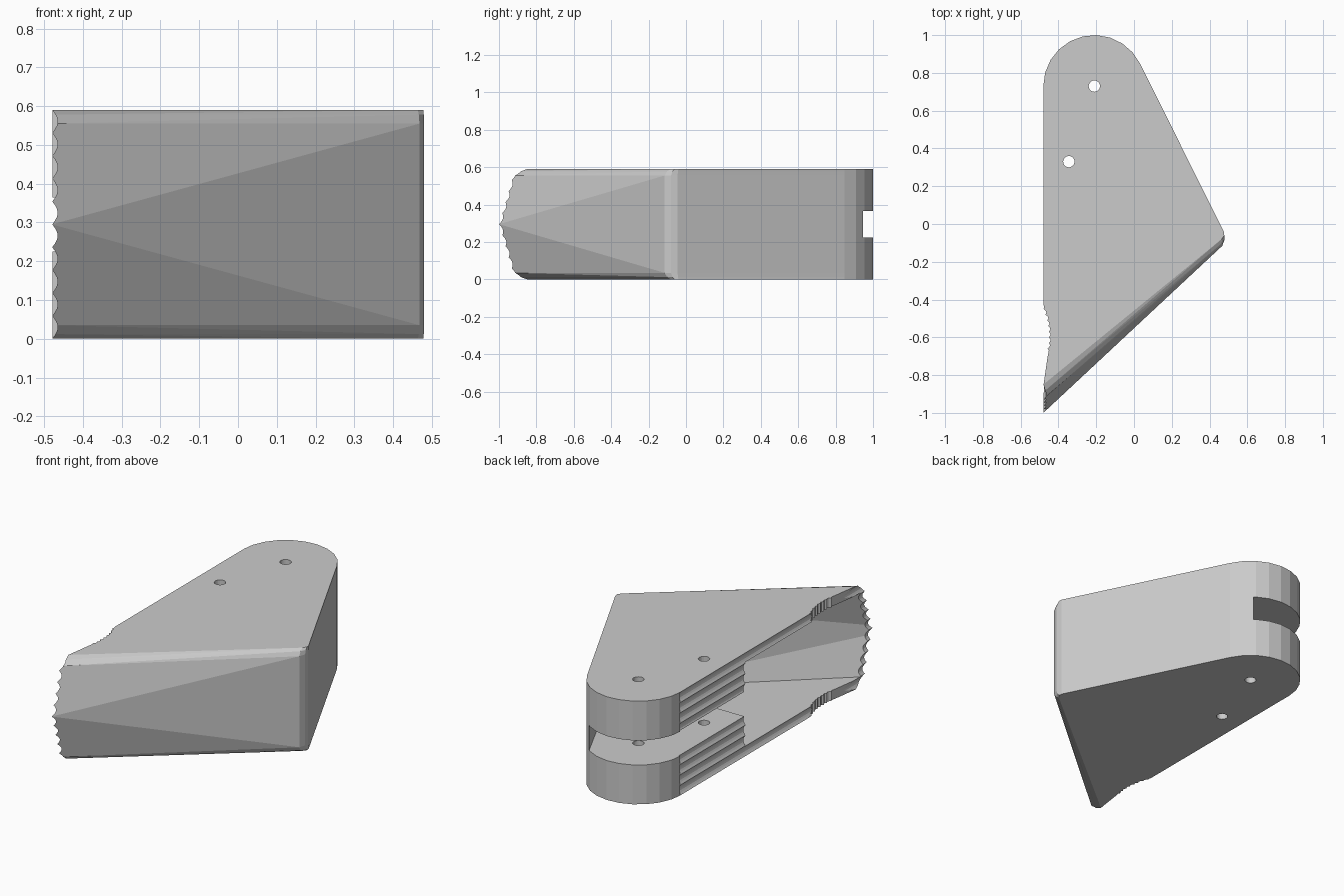
import bpy, bmesh, math

if "Cube" in bpy.data.objects:
    bpy.data.objects.remove(bpy.data.objects["Cube"])

H = 0.59          # total height
MID = H / 2


def make_object(name, rings, split_front=False):
    """Skin a stack of equal-length rings into a closed solid."""
    bm = bmesh.new()
    vs = [[bm.verts.new(p) for p in ring] for ring in rings]
    n = len(vs[0])
    for a, b in zip(vs, vs[1:]):
        for i in range(n):
            j = (i + 1) % n
            if split_front and i == n - 1:
                # fan the front panel towards the middle of the V-shaped tip
                if a[0].co.z < MID - 0.001:
                    bm.faces.new((a[i], a[j], b[i]))
                    bm.faces.new((a[j], b[j], b[i]))
                else:
                    bm.faces.new((a[i], a[j], b[j]))
                    bm.faces.new((a[i], b[j], b[i]))
            else:
                bm.faces.new((a[i], a[j], b[j], b[i]))
    bm.faces.new(vs[0][::-1])
    bm.faces.new(vs[-1])
    bmesh.ops.recalc_face_normals(bm, faces=bm.faces)
    me = bpy.data.meshes.new(name)
    bm.to_mesh(me)
    bm.free()
    ob = bpy.data.objects.new(name, me)
    bpy.context.collection.objects.link(ob)
    return ob


def prism(name, outline, z0, z1):
    return make_object(name, [[(x, y, z) for x, y in outline] for z in (z0, z1)])


def cut(target, cutter):
    cutter.hide_render = True
    mod = target.modifiers.new(cutter.name, 'BOOLEAN')
    mod.operation, mod.solver, mod.object = 'DIFFERENCE', 'EXACT', cutter
    bpy.context.view_layer.objects.active = target
    bpy.ops.object.modifier_apply(modifier=mod.name)
    bpy.data.objects.remove(cutter)


def circle(cx, cy, r, a0, a1, n):
    return [(cx + r * math.cos(math.radians(a0 + (a1 - a0) * i / n)),
             cy + r * math.sin(math.radians(a0 + (a1 - a0) * i / n))) for i in range(n + 1)]


# Outer body: rounded back end, softened front edges, V-shaped front tip
def body_ring(z, tip_y, k):
    corner = [(0.468 - 0.004 * k, -0.115 + 0.035 * k), (0.48 - 0.002 * k, -0.08 + 0.02 * k),
              (0.475, -0.045 + 0.005 * k)]
    outline = corner + circle(-0.21, 0.73, 0.27, 25.8, 180, 10) + [(-0.48, tip_y)]
    return [(x, y, z) for x, y in outline]


half = [(0, -0.85, 1), (0.012, -0.89, 0.4), (0.035, -0.925, 0)]
levels = half + [(MID, -1.0, 0)] + [(H - z, t, k) for z, t, k in reversed(half)]
body = make_object("grip_shell", [body_ring(*l) for l in levels], True)


# Hollow front chamber following the folded front panel
def chamber_ring(z, tip_y):
    return [(x, y, z) for x, y in [(0.435, -0.085), (0.34, 0.147), (-0.6, 0.147), (-0.6, tip_y)]]


cut(body, make_object("chamber_cutter", [chamber_ring(0.055, -1.0), chamber_ring(MID, -1.083),
                                         chamber_ring(H - 0.055, -1.0)], True))

# Central slot running out through the rounded end
cut(body, prism("slot_cutter", [(-0.6, 0.1), (0.355, 0.1), (-0.05, 0.945), (-0.125, 1.1),
                                (-0.6, 1.1)], 0.225, 0.365))

# Lengthwise scalloped ridges on the open side
pitch = H / 10
comb = [(-0.7, -0.05), (-0.479, -0.05)]
for i in range(61):
    z = H * i / 60
    comb.append((-0.479 + 0.014 * abs(math.sin(math.pi * z / pitch)), z))
comb += [(-0.479, H + 0.05), (-0.7, H + 0.05)]
cut(body, make_object("ridge_cutter", [[(x, y, z) for x, z in comb] for y in (-1.2, 0.74)]))

# Thumb notch with fine serrations
curve = [(-0.41, -0.485), (-0.44, -0.475), (-0.5, -0.453), (-0.56, -0.443), (-0.63, -0.443),
         (-0.7, -0.457), (-0.77, -0.467), (-0.88, -0.483)]


def notch_x(y):
    for (ya, xa), (yb, xb) in zip(curve, curve[1:]):
        if y >= yb - 1e-6:
            return xa + (xb - xa) * (ya - y) / (ya - yb)


notch = [(-0.7, -0.41)]
for i in range(48):
    y = -0.41 - 0.01 * i
    tooth = 0.008 if i % 3 == 1 and 2 < i < 28 else 0
    notch.append((notch_x(y) - tooth, y))
notch.append((-0.7, -0.88))
cut(body, prism("notch_cutter", notch, -0.1, H + 0.1))

# Pin holes
for hx, hy in [(-0.21, 0.73), (-0.345, 0.33)]:
    cut(body, prism("pin_hole_cutter", circle(hx, hy, 0.03, 0, 360, 20)[:-1], -0.1, H + 0.1))
